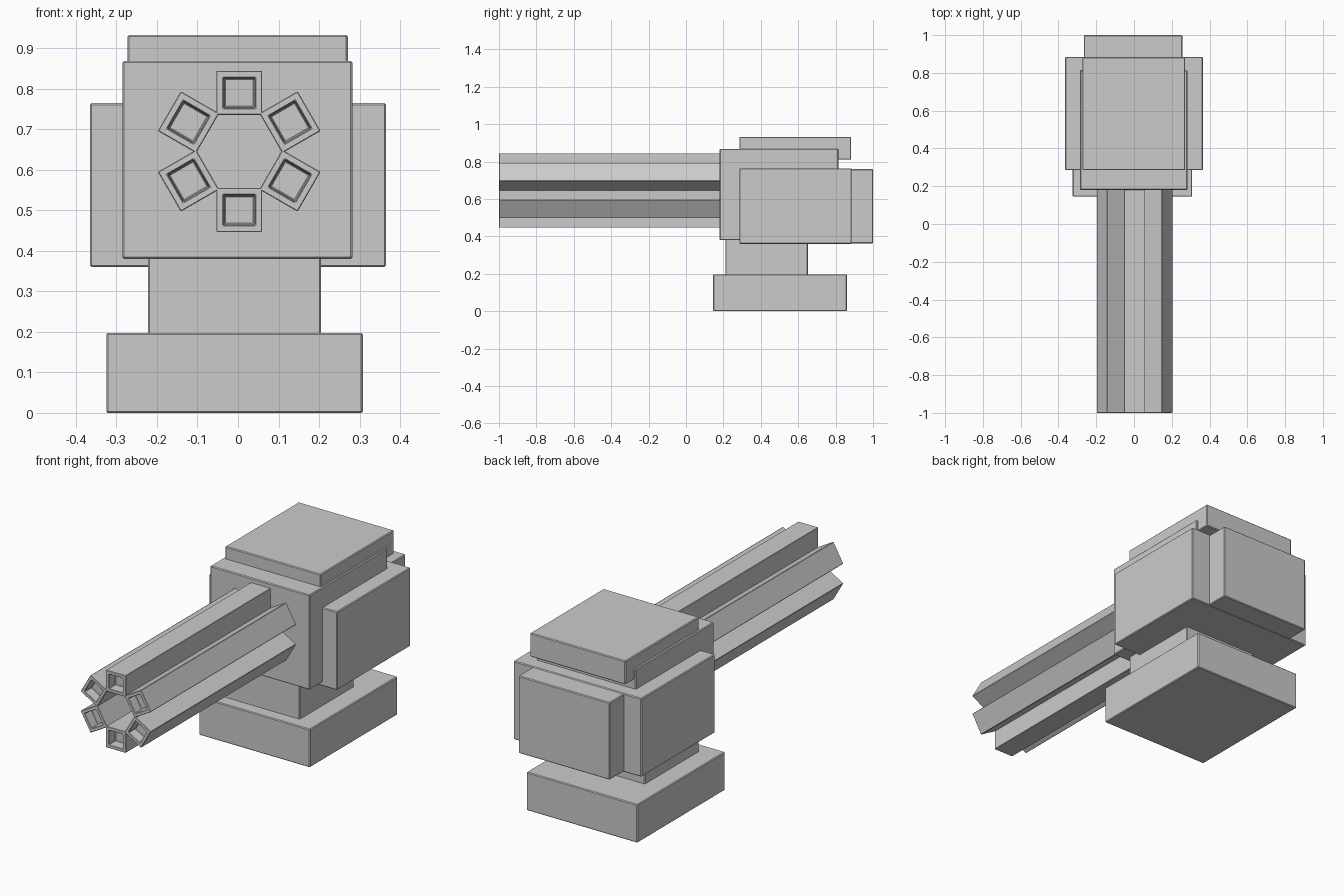
import bpy, bmesh, math
from mathutils import Matrix, Vector

if "Cube" in bpy.data.objects:
    bpy.data.objects.remove(bpy.data.objects["Cube"])

gray = bpy.data.materials.new("plain_gray")
gray.diffuse_color = (0.6, 0.6, 0.6, 1)
gray.use_nodes = True
gray.node_tree.nodes["Principled BSDF"].inputs["Base Color"].default_value = gray.diffuse_color


def finish(name, bm, bevel=0.004):
    mesh = bpy.data.meshes.new(name)
    bmesh.ops.recalc_face_normals(bm, faces=bm.faces)
    bm.to_mesh(mesh)
    bm.free()
    mesh.materials.append(gray)
    obj = bpy.data.objects.new(name, mesh)
    bpy.context.collection.objects.link(obj)
    mod = obj.modifiers.new("edge_bevel", 'BEVEL')
    mod.width = bevel
    mod.segments = 1
    return obj


def cuboid(lo, hi):
    """bmesh box between two opposite corners"""
    lo, hi = Vector(lo), Vector(hi)
    bm = bmesh.new()
    bmesh.ops.create_cube(bm, size=1)
    bmesh.ops.scale(bm, vec=hi - lo, verts=bm.verts)
    bmesh.ops.translate(bm, vec=(lo + hi) / 2, verts=bm.verts)
    return bm


# Pedestal, turret housing and armour blocks
blocks = {
    "base": ((-0.325, 0.145, 0.0), (0.308, 0.86, 0.197)),
    "neck": ((-0.222, 0.21, 0.18), (0.205, 0.652, 0.39)),
    "housing": ((-0.285, 0.18, 0.38), (0.282, 0.815, 0.868)),
    "side_armour": ((-0.365, 0.285, 0.36), (0.365, 0.885, 0.764)),
    "top_plate": ((-0.273, 0.285, 0.81), (0.271, 0.883, 0.932)),
    "back_plate": ((-0.265, 0.86, 0.362), (0.256, 1.0, 0.76)),
}
for name, (lo, hi) in blocks.items():
    finish(name, cuboid(lo, hi))

# Ring of six square barrels with recessed muzzles
CENTER = Vector((0.003, 0, 0.645))
for i in range(6):
    bm = cuboid((-0.0565, -1.0, 0.09), (0.0565, 0.22, 0.199))
    muzzle = min(bm.faces, key=lambda f: f.calc_center_median().y)
    bmesh.ops.inset_individual(bm, faces=[muzzle], thickness=0.024)
    hole = bmesh.ops.extrude_discrete_faces(bm, faces=[muzzle])["faces"][0]
    mid = hole.calc_center_median()
    for v in hole.verts:
        v.co = mid + (v.co - mid) * 0.92 + Vector((0, 0.05, 0))
    turn = Matrix.Rotation(math.radians(60 * i), 4, 'Y')
    bmesh.ops.transform(bm, matrix=Matrix.Translation(CENTER) @ turn, verts=bm.verts)
    finish(f"barrel_{i + 1}", bm, 0.002)
